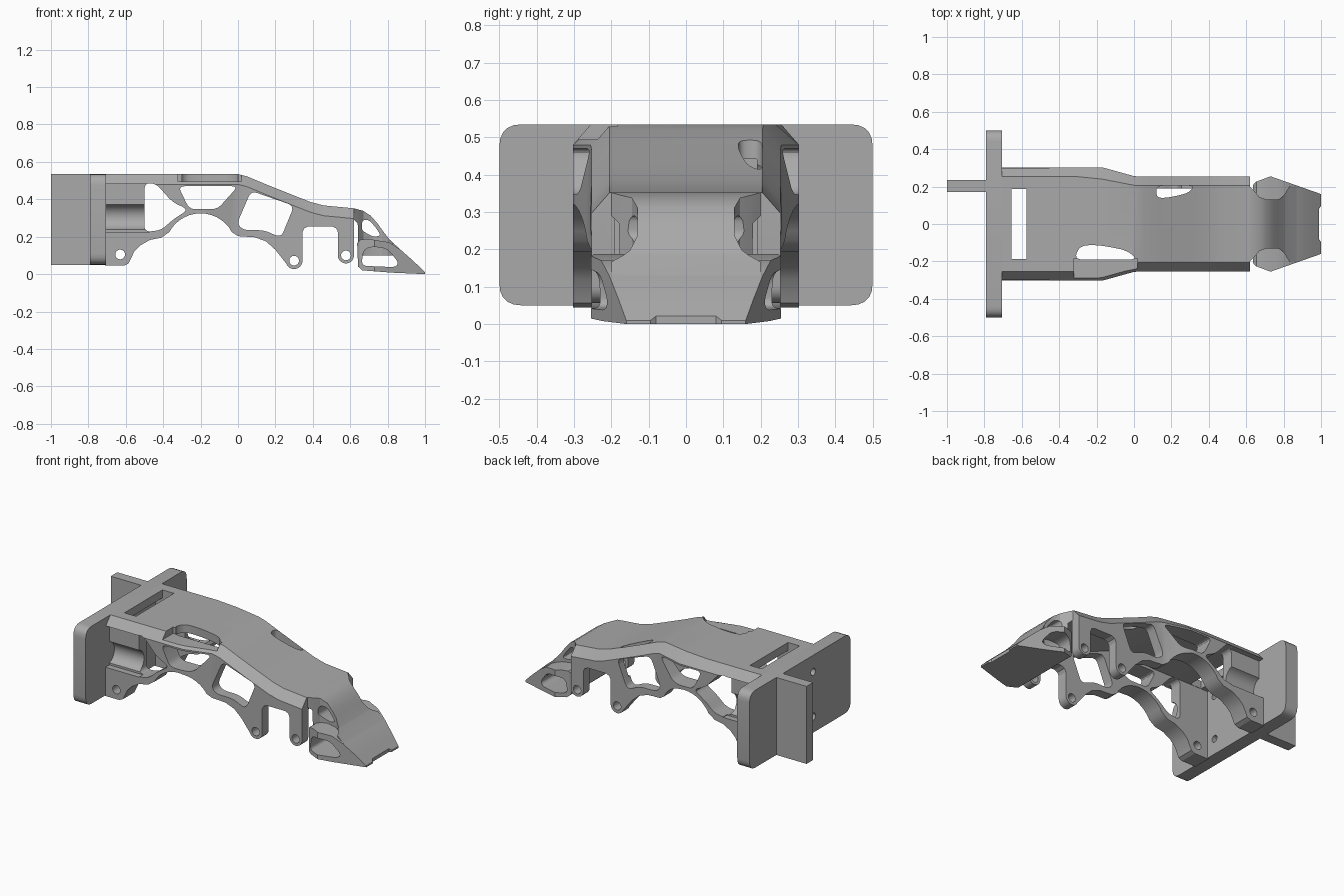
import bpy, bmesh, math
from mathutils import Vector

cube = bpy.data.objects.get("Cube")
if cube:
    bpy.data.objects.remove(cube, do_unlink=True)

grey = bpy.data.materials.new("plain grey")
grey.use_nodes = True
grey.diffuse_color = (0.4, 0.4, 0.4, 1)
grey.node_tree.nodes["Principled BSDF"].inputs["Base Color"].default_value = (0.4, 0.4, 0.4, 1)

PLANES = {"x": lambda u, v, t: (t, u, v),
          "y": lambda u, v, t: (u, t, v),
          "z": lambda u, v, t: (u, v, t)}


def rounded(points, r=0.03, steps=5):
    """Round each corner of a closed outline."""
    out = []
    for i, p in enumerate(points):
        p, a, b = Vector(p), Vector(points[i - 1]), Vector(points[(i + 1) % len(points)])
        s = p + (a - p).normalized() * min(r, (a - p).length * 0.45)
        e = p + (b - p).normalized() * min(r, (b - p).length * 0.45)
        for k in range(steps + 1):
            t = k / steps
            out.append(tuple(s * (1 - t) ** 2 + p * 2 * t * (1 - t) + e * t * t))
    return out


def circle(u, v, r, n=24):
    return [(u + r * math.cos(math.tau * i / n), v + r * math.sin(math.tau * i / n)) for i in range(n)]


def rect(u0, u1, v0, v1):
    return [(u0, v0), (u1, v0), (u1, v1), (u0, v1)]


def loft(name, rings):
    """Skin matching closed rings and cap both ends."""
    bm = bmesh.new()
    rows = [[bm.verts.new(p) for p in ring] for ring in rings]
    n = len(rows[0])
    for a, b in zip(rows, rows[1:]):
        for i in range(n):
            j = (i + 1) % n
            bm.faces.new((a[i], a[j], b[j], b[i]))
    bm.faces.new(rows[0])
    bm.faces.new(rows[-1])
    bmesh.ops.recalc_face_normals(bm, faces=bm.faces)
    mesh = bpy.data.meshes.new(name)
    bm.to_mesh(mesh)
    bm.free()
    mesh.materials.append(grey)
    obj = bpy.data.objects.new(name, mesh)
    bpy.context.scene.collection.objects.link(obj)
    return obj


def prism(name, axis, points, t0, t1):
    place = PLANES[axis]
    return loft(name, [[place(u, v, t) for u, v in points] for t in (t0, t1)])


def carve(obj, cutter, operation="DIFFERENCE"):
    cutter.hide_render = True
    bpy.context.view_layer.objects.active = obj
    mod = obj.modifiers.new("cut", "BOOLEAN")
    mod.operation, mod.solver, mod.object = operation, "EXACT", cutter
    bpy.ops.object.modifier_apply(modifier=mod.name)
    bpy.data.objects.remove(cutter, do_unlink=True)


def cut(obj, axis, points, t0=-0.6, t1=0.6):
    carve(obj, prism("cutter", axis, points, t0, t1))


def mirrored(half):
    return half + [(x, -y) for x, y in reversed(half)]


# Mounting plate and rear tab
plate = prism("mounting_plate", "x", rounded(rect(-0.5, 0.5, 0.05, 0.535), 0.06), -0.79, -0.705)
for z in (0.15, 0.43):
    cut(plate, "x", circle(-0.13, z, 0.022), -1, 0)
tab = prism("rear_tab", "y", rect(-1, -0.78, 0.05, 0.535), 0.17, 0.235)

# Frame: chamfered housing lofted along its length (x, top height, half width, half width of top)
stations = [(-0.71, 0.535, 0.303, 0.255), (-0.32, 0.535, 0.303, 0.255), (-0.17, 0.535, 0.303, 0.24),
            (0, 0.535, 0.256, 0.207), (0.05, 0.522, 0.253, 0.205), (0.15, 0.48, 0.253, 0.205),
            (0.3, 0.42, 0.253, 0.205), (0.39, 0.385, 0.253, 0.205), (0.46, 0.367, 0.253, 0.205),
            (0.62, 0.352, 0.253, 0.205)]
rings = []
for x, z, w, c in stations:
    half = [(w, -0.1), (w, z - 0.055), (c, z)]
    rings.append([(x, y, h) for y, h in half] + [(x, -y, h) for y, h in reversed(half)])
frame = loft("finger_frame", rings)

# Hollow between the side walls
roof = [(x, z - 0.05) for x, z, w, c in stations]
cut(frame, "y", [(-0.8, -0.3), (-0.8, 0.485)] + roof[1:-1] + [(0.7, 0.295), (0.7, -0.3)], -0.19, 0.19)

# Lower edge of the walls: wide arch, lugs and notch
arch = [(-0.2 + 0.19 * math.cos(a), 0.135 + 0.19 * math.sin(a))
        for a in (math.radians(152 - 124 * k / 14) for k in range(15))]
lug_a = [(0.3 + 0.045 * math.cos(a), 0.072 + 0.045 * math.sin(a))
         for a in (math.radians(200 + 16 * k) for k in range(11))]
lug_b = [(0.577 + 0.043 * math.cos(a), 0.1 + 0.043 * math.sin(a))
         for a in (math.radians(180 + 18 * k) for k in range(11))]
lower = [(-0.8, -0.3), (-0.8, 0.045), (-0.61, 0.045), (-0.585, 0.057), (-0.555, 0.12), (-0.52, 0.155),
         (-0.47, 0.183), (-0.41, 0.195)] + arch + [(0.0, 0.203), (0.09, 0.197), (0.15, 0.175), (0.2, 0.13)]
lower += lug_a + [(0.345, 0.225), (0.355, 0.245), (0.375, 0.255), (0.505, 0.255), (0.525, 0.245), (0.534, 0.225)]
lower += lug_b + [(0.7, 0.1), (0.7, -0.3)]
cut(frame, "y", lower)

# Lightening windows through both walls
windows = [
    [(-0.5, 0.225), (-0.5, 0.485), (-0.44, 0.485), (-0.35, 0.385), (-0.265, 0.345), (-0.35, 0.29), (-0.41, 0.235)],
    [(-0.32, 0.47), (0.0, 0.47), (-0.11, 0.347), (-0.26, 0.347)],
    [(0.07, 0.445), (0.3, 0.365), (0.23, 0.195), (0.14, 0.235), (0.03, 0.235), (-0.005, 0.27)],
]
for w in windows:
    cut(frame, "y", rounded(w, 0.035))

# Pivot holes
for x, z in ((-0.63, 0.105), (0.3, 0.072), (0.577, 0.1)):
    cut(frame, "y", circle(x, z, 0.026))

# Recess and round channel on each wall beside the plate
for s in (-1, 1):
    cut(frame, "y", rect(-0.8, -0.47, 0.225, 0.483), *sorted((s * 0.265, s * 0.4)))
    cut(frame, "x", circle(s * 0.285, 0.305, 0.07), -0.8, -0.45)

# Roof openings: strap slot, large scallop and small scallop
cut(frame, "z", rect(-0.655, -0.575, -0.188, 0.188), 0.4, 0.7)
cut(frame, "z", rounded([(-0.32, -0.19), (-0.29, -0.115), (-0.19, -0.112), (-0.04, -0.14), (0.02, -0.19)], 0.05), 0.4, 0.7)
cut(frame, "z", rect(-0.32, 0.02, -0.4, -0.185), 0.495, 0.7)
cut(frame, "z", rounded([(0.12, 0.205), (0.12, 0.14), (0.18, 0.14), (0.29, 0.165), (0.325, 0.205)], 0.04), 0.25, 0.7)

# Curved neck with a waist and a side window
neck = prism("fingertip_neck", "y",
             [(0.56, 0.356), (0.62, 0.352), (0.67, 0.338), (0.71, 0.312), (0.745, 0.272), (0.775, 0.23), (0.81, 0.185),
              (0.87, 0.13), (0.87, 0.1), (0.645, 0.1), (0.64, 0.27), (0.61, 0.3), (0.56, 0.306)], -0.3, 0.3)
cut(neck, "y", rounded([(0.665, 0.29), (0.66, 0.235), (0.72, 0.2), (0.765, 0.205), (0.74, 0.245), (0.7, 0.29)], 0.02))
waist = mirrored([(0.5, 0.2), (0.62, 0.2), (0.645, 0.175), (0.67, 0.145), (0.71, 0.13), (0.77, 0.13),
                  (0.8, 0.15), (0.83, 0.2), (0.95, 0.2)])
carve(neck, prism("waist", "z", waist, -0.1, 0.6), "INTERSECT")

# Wedge fingertip with tapered sides, a notched end and an opening across it
tip = prism("fingertip", "y",
            [(0.637, 0.165), (0.655, 0.185), (0.7, 0.188), (0.76, 0.178), (0.81, 0.17), (0.87, 0.13), (0.94, 0.068),
             (1, 0.01), (1, 0), (0.82, 0.008), (0.665, 0.02), (0.642, 0.04)], -0.3, 0.3)
outline = mirrored([(0.63, 0.2), (0.65, 0.225), (0.73, 0.255), (1, 0.16), (1, 0.095), (0.988, 0.08)])
carve(tip, prism("outline", "z", outline, -0.1, 0.6), "INTERSECT")
cut(tip, "y", rounded([(0.66, 0.045), (0.67, 0.13), (0.72, 0.148), (0.8, 0.135), (0.86, 0.06), (0.84, 0.037)], 0.03))

# Smooth the rounded cuts and keep the hard edges
for obj in (plate, tab, frame, neck, tip):
    bpy.ops.object.select_all(action="DESELECT")
    obj.select_set(True)
    bpy.context.view_layer.objects.active = obj
    bpy.ops.object.shade_smooth_by_angle(angle=math.radians(25))
